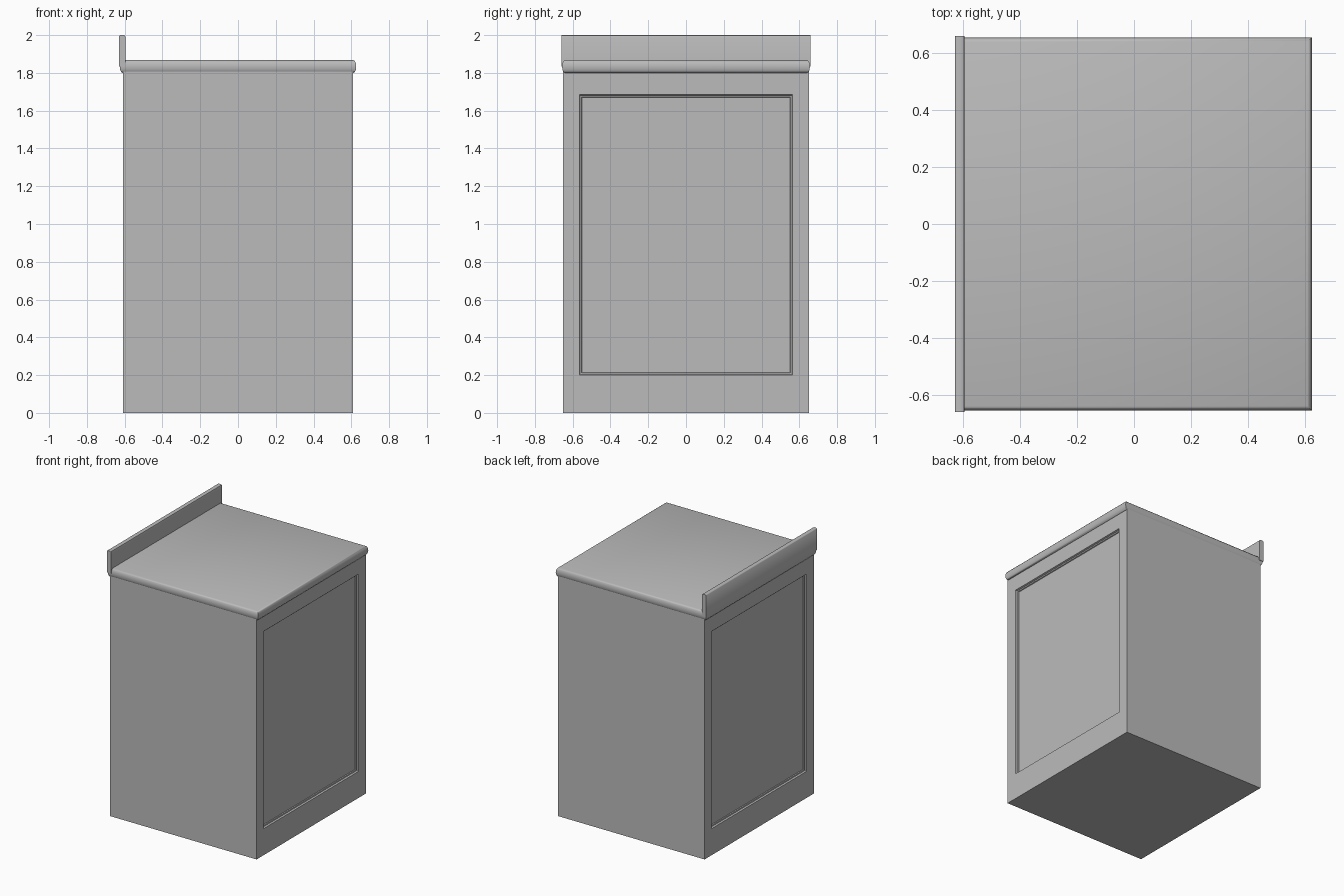
import bpy, bmesh, math

cube = bpy.data.objects.get("Cube")
if cube:
    bpy.data.objects.remove(cube, do_unlink=True)

grey = bpy.data.materials.new("plain grey")
grey.use_nodes = True
colour = (0.5, 0.5, 0.5, 1)
grey.diffuse_color = colour
grey.node_tree.nodes["Principled BSDF"].inputs["Base Color"].default_value = colour


def finish(name, bm, angle=None):
    bmesh.ops.recalc_face_normals(bm, faces=bm.faces)
    mesh = bpy.data.meshes.new(name)
    bm.to_mesh(mesh)
    bm.free()
    obj = bpy.data.objects.new(name, mesh)
    bpy.context.collection.objects.link(obj)
    mesh.materials.append(grey)
    if angle:
        bpy.ops.object.select_all(action='DESELECT')
        obj.select_set(True)
        bpy.context.view_layer.objects.active = obj
        bpy.ops.object.shade_smooth_by_angle(angle=math.radians(angle))
    return obj


def bridge(bm, rings):
    """Join neighbouring closed rings with quads."""
    for a, b in zip(rings, rings[1:]):
        n = len(a)
        for i in range(n):
            bm.faces.new((a[i], a[(i + 1) % n], b[(i + 1) % n], b[i]))


# Cabinet body: closed box whose two x sides carry a recessed panel
HX, HY, TOP = 0.61, 0.65, 1.81
bm = bmesh.new()
outers = []
for side in (-1, 1):
    # (half width, bottom, top, depth): outer edge, moulding steps, panel
    steps = [(HY, 0, TOP, 0), (0.565, 0.2, 1.685, 0),
             (0.561, 0.204, 1.681, 0.012), (0.553, 0.212, 1.673, 0.014),
             (0.55, 0.215, 1.67, 0.02)]
    rings = [[bm.verts.new((side * (HX - d), y, z))
              for y, z in ((-w, lo), (w, lo), (w, hi), (-w, hi))]
             for w, lo, hi, d in steps]
    bridge(bm, rings)
    bm.faces.new(rings[-1])
    outers.append(rings[0])
bridge(bm, outers)
finish("cabinet_body", bm)

# Worktop: slab with a mitred bullnose all round
bm = bmesh.new()
rings = []
for i in range(9):
    t = math.pi * (i / 8 - 0.5)
    x = 0.61 + 0.016 * math.cos(t)
    y = 0.64 + 0.016 * math.cos(t)
    z = 1.834 + 0.034 * math.sin(t)
    rings.append([bm.verts.new((sx * x, sy * y, z))
                  for sx, sy in ((-1, -1), (1, -1), (1, 1), (-1, 1))])
bridge(bm, rings)
bm.faces.new(rings[0])
bm.faces.new(rings[-1])
finish("worktop", bm, 40)

# Upstand: profile with softened top edges, run along the worktop side
bm = bmesh.new()
profile = [(-0.63, 1.835), (-0.63, 1.995), (-0.625, 2), (-0.606, 2),
           (-0.598, 1.997), (-0.595, 1.988), (-0.595, 1.835)]
ends = [[bm.verts.new((x, y, z)) for x, z in profile] for y in (-0.66, 0.66)]
bridge(bm, ends)
for end in ends:
    bm.faces.new(end)
finish("upstand", bm, 50)
